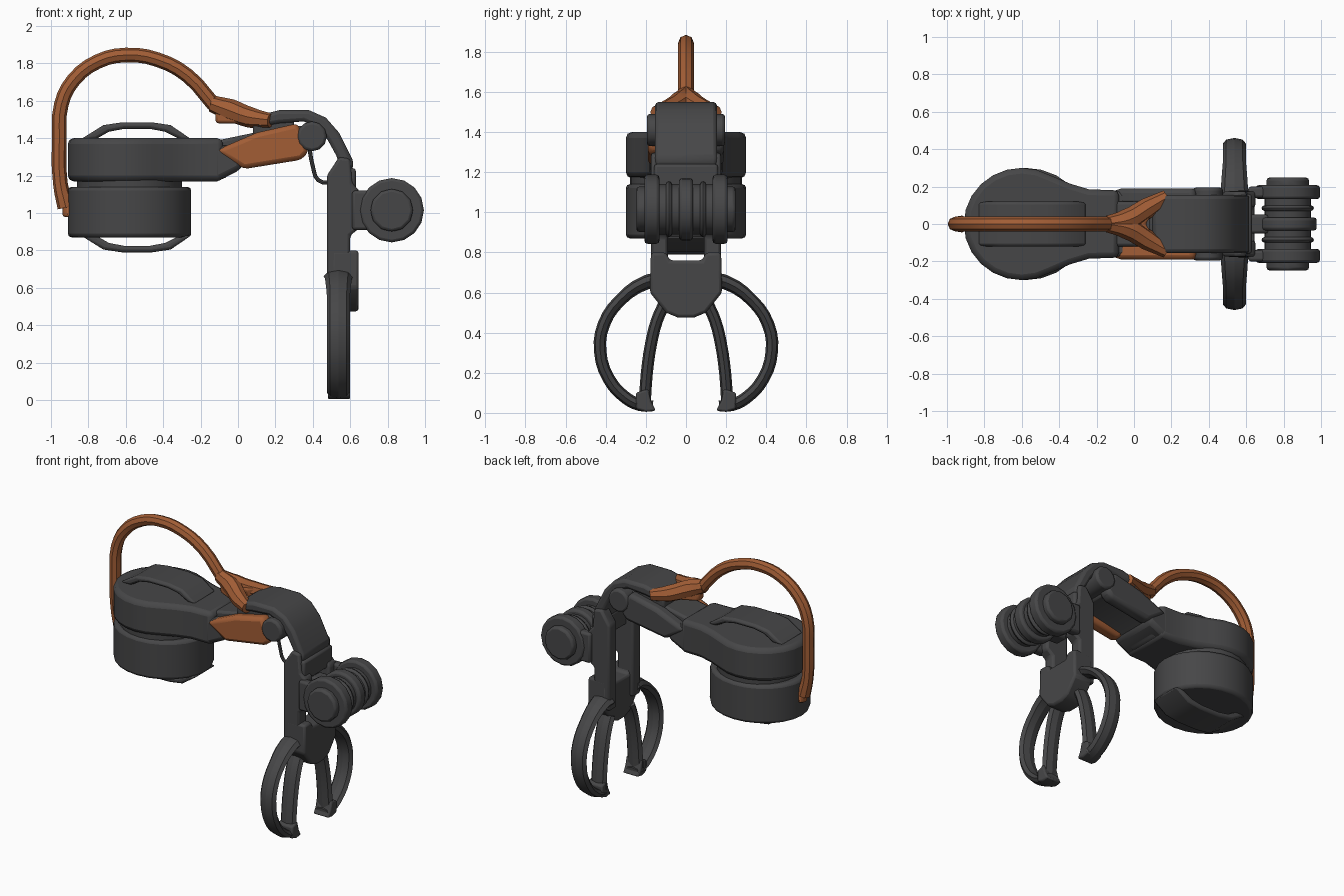
import bpy, bmesh, math
from mathutils import Vector

if "Cube" in bpy.data.objects:
    bpy.data.objects.remove(bpy.data.objects["Cube"], do_unlink=True)


def material(name, rgb):
    m = bpy.data.materials.new(name)
    m.use_nodes = True
    m.diffuse_color = (*rgb, 1)
    m.node_tree.nodes["Principled BSDF"].inputs["Base Color"].default_value = (*rgb, 1)
    return m


GREY = material("dark grey", (0.062, 0.062, 0.064))
ORANGE = material("burnt orange", (0.36, 0.11, 0.036))


def finish(ob, mat, bevel=0):
    ob.data.materials.append(mat)
    bpy.ops.object.select_all(action="DESELECT")
    bpy.context.view_layer.objects.active = ob
    ob.select_set(True)
    if bevel:
        b = ob.modifiers.new("soft edges", "BEVEL")
        b.width, b.segments, b.limit_method = bevel, 2, "ANGLE"
    bpy.ops.object.shade_smooth_by_angle(angle=math.radians(40))
    return ob


def prism(name, outline, axis, lo, hi, mat=GREY, bevel=0.015):
    """Extrude a 2D outline along an axis between lo and hi."""
    place = {"x": lambda a, b, t: (t, a, b), "y": lambda a, b, t: (a, t, b),
             "z": lambda a, b, t: (a, b, t)}[axis]
    bm = bmesh.new()
    face = bm.faces.new([bm.verts.new(place(a, b, lo)) for a, b in outline])
    ext = bmesh.ops.extrude_face_region(bm, geom=[face])
    move = Vector(place(0, 0, hi - lo))
    bmesh.ops.translate(bm, vec=move, verts=[v for v in ext["geom"] if isinstance(v, bmesh.types.BMVert)])
    bmesh.ops.recalc_face_normals(bm, faces=bm.faces[:])
    me = bpy.data.meshes.new(name)
    bm.to_mesh(me)
    bm.free()
    ob = bpy.data.objects.new(name, me)
    bpy.context.collection.objects.link(ob)
    return finish(ob, mat, bevel)


def disc(name, centre, radius, depth, axis="z", mat=GREY, bevel=0.015, sides=24, stretch=1):
    rot = (math.pi / 2, 0, 0) if axis == "y" else (0, 0, 0)
    bpy.ops.mesh.primitive_cylinder_add(vertices=sides, radius=radius, depth=depth,
                                        location=centre, rotation=rot)
    ob = bpy.context.object
    ob.name = name
    ob.scale.x = stretch
    bpy.ops.object.transform_apply(location=False)
    return finish(ob, mat, bevel)


def tube(name, points, radii, mat=GREY, x_stretch=1):
    """Sweep a round section along a path; x_stretch widens it about its start in x."""
    cu = bpy.data.curves.new(name, "CURVE")
    cu.dimensions = "3D"
    cu.bevel_depth, cu.bevel_resolution, cu.resolution_u = 1, 2, 3
    cu.use_fill_caps = True
    sp = cu.splines.new("BEZIER")
    sp.bezier_points.add(len(points) - 1)
    x0 = points[0][0] if x_stretch != 1 else 0
    for i, (bp, p) in enumerate(zip(sp.bezier_points, points)):
        bp.co = (p[0] - x0, p[1], p[2])
        bp.handle_left_type = bp.handle_right_type = "AUTO"
        bp.radius = radii[i] if isinstance(radii, (list, tuple)) else radii
    ob = bpy.data.objects.new(name, cu)
    bpy.context.collection.objects.link(ob)
    bpy.ops.object.select_all(action="DESELECT")
    bpy.context.view_layer.objects.active = ob
    ob.select_set(True)
    bpy.ops.object.convert(target="MESH")
    ob = bpy.context.object
    ob.scale.x, ob.location.x = x_stretch, x0
    return finish(ob, mat)


def box(name, x, y, z, mat=GREY, bevel=0.015):
    return prism(name, [(x[0], y[0]), (x[1], y[0]), (x[1], y[1]), (x[0], y[1])], "z", *z, mat, bevel)


SIDES = (("left", 1), ("right", -1))

# Shoulder: teardrop housing over a drum
rim = [(-0.6 + 0.31 * math.cos(a), 0.30 * math.sin(a))
       for a in (math.radians(60 + i * 15) for i in range(17))]
neck = [(-0.34, 0.215), (-0.24, 0.185), (-0.08, 0.18)]
prism("shoulder_housing", [(x, -y) for x, y in neck] + neck[::-1] + rim, "z", 1.17, 1.40, bevel=0.03)
disc("shoulder_collar", (-0.58, 0, 1.155), 0.28, 0.08)
disc("shoulder_drum", (-0.58, 0, 1.005), 0.30, 0.27, stretch=1.1, bevel=0.02)

# Strap handles above and below the shoulder
arch = [(-0.84, 0.0), (-0.72, 0.075), (-0.62, 0.09), (-0.46, 0.09), (-0.36, 0.075), (-0.25, 0.0)]
inner = [(-0.31, 0.0), (-0.39, 0.04), (-0.47, 0.055), (-0.61, 0.055), (-0.69, 0.04), (-0.76, 0.0)]
for name, base, s in (("upper_handle", 1.395, 1), ("lower_handle", 0.88, -1)):
    prism(name, [(x, base + s * z) for x, z in arch + inner], "y", -0.12, 0.12)

# Upper arm: sloping core with a rail on each side
prism("arm_core", [(-0.3, 1.18), (-0.08, 1.18), (0.03, 1.26), (0.36, 1.33),
                   (0.4, 1.46), (0.28, 1.47), (-0.15, 1.38), (-0.3, 1.39)], "y", -0.12, 0.12)
prism("arm_knuckle", [(-0.35, 1.18), (-0.1, 1.175), (0.02, 1.235), (0.03, 1.36),
                      (-0.12, 1.36), (-0.22, 1.385), (-0.35, 1.39)], "y", -0.18, 0.18, bevel=0.03)
rail = [(-0.12, 1.335), (0.03, 1.235), (0.34, 1.285), (0.38, 1.33), (0.32, 1.48), (0.1, 1.43)]
for side, s in SIDES:
    prism(side + "_arm_rail", rail, "y", min(s * 0.1, s * 0.19), max(s * 0.1, s * 0.19),
          ORANGE if s < 0 else GREY, 0.025)
disc("elbow_pivot", (0.395, 0, 1.41), 0.08, 0.39, "y", sides=12)

# Elbow cover bending down to the wrist
top = [(0.1, 1.52), (0.22, 1.55), (0.38, 1.55), (0.47, 1.51), (0.54, 1.43), (0.62, 1.27), (0.6, 1.2)]
under = [(0.53, 1.22), (0.535, 1.29), (0.48, 1.39), (0.42, 1.46), (0.35, 1.49), (0.22, 1.48), (0.1, 1.46)]
prism("elbow_cover", top + under, "y", -0.155, 0.155, bevel=0.02)
box("cover_mount", (0.08, 0.3), (-0.13, 0.13), (1.4, 1.5))

# Wrist fork and palm
fork = [(0.475, 1.2), (0.54, 1.3), (0.6, 1.29), (0.61, 1.16), (0.65, 1.12), (0.65, 0.92),
        (0.6, 0.88), (0.6, 0.6), (0.475, 0.6)]
for side, s in SIDES:
    prism(side + "_wrist_fork", fork, "y", min(s * 0.09, s * 0.175), max(s * 0.09, s * 0.175))
box("wrist_bridge", (0.53, 0.63), (-0.16, 0.16), (1.1, 1.24))
palm = [(-0.175, 0.8), (-0.1, 0.8), (-0.08, 0.76), (0.08, 0.76), (0.1, 0.8), (0.175, 0.8),
        (0.18, 0.6), (0.1, 0.5), (0.04, 0.475), (-0.04, 0.475), (-0.1, 0.5), (-0.18, 0.6)]
prism("palm", palm, "x", 0.5, 0.645)

# Gripper: an outer and an inner finger bar on each side
for side, s in SIDES:
    outer = [(0.14, 0.66), (0.2, 0.65), (0.33, 0.56), (0.41, 0.44), (0.428, 0.31), (0.385, 0.17),
             (0.3, 0.075), (0.23, 0.04), (0.165, 0.035)]
    bar = [(0.11, 0.54), (0.145, 0.46), (0.175, 0.34), (0.195, 0.2), (0.205, 0.06)]
    tube(side + "_outer_finger", [(0.537, s * y, z) for y, z in outer],
         [0.04, 0.036] + [0.031] * 6 + [0.027], x_stretch=2)
    tube(side + "_inner_finger", [(0.537, s * y, z) for y, z in bar], 0.03, x_stretch=2)
    tip = [(0.15, 0.012), (0.2, 0.005), (0.25, 0.02), (0.25, 0.1), (0.19, 0.12), (0.175, 0.06)]
    prism(side + "_finger_tip", [(s * y, z) for y, z in tip], "x", 0.48, 0.6, bevel=0.01)

# Wrist motor on a cross axis
MX, MZ = 0.822, 1.015
disc("motor_core", (MX, 0, MZ), 0.125, 0.36, "y")
disc("motor_centre_ring", (MX, 0, MZ), 0.155, 0.07, "y")
for side, s in SIDES:
    disc(side + "_motor_disc", (MX, s * 0.17, MZ), 0.172, 0.075, "y", sides=16)
    disc(side + "_motor_cap", (MX, s * 0.215, MZ), 0.115, 0.065, "y", sides=12)
    disc(side + "_motor_inner_ring", (MX, s * 0.085, MZ), 0.14, 0.03, "y")
    box(side + "_motor_bracket", (0.61, 0.76), sorted((s * 0.14, s * 0.2)), (0.91, 1.12))
box("motor_mount", (0.6, 0.72), (-0.05, 0.05), (0.94, 1.09))

# Feed hose with a forked coupling
tube("feed_hose", [(-0.92, 0, 1.03), (-0.95, 0, 1.16), (-0.955, 0, 1.4), (-0.945, 0, 1.58),
                   (-0.88, 0, 1.71), (-0.75, 0, 1.81), (-0.6, 0, 1.845), (-0.43, 0, 1.82),
                   (-0.27, 0, 1.735), (-0.13, 0, 1.58)],
     [0.045] + [0.039] * 9, ORANGE)
for side, s in SIDES:
    tube(side + "_hose_branch", [(-0.14, 0, 1.585), (-0.04, s * 0.02, 1.55), (0.07, s * 0.085, 1.51),
                                 (0.175, s * 0.145, 1.495)], [0.045, 0.06, 0.055, 0.038], ORANGE)
web = [(-0.12, 0.03), (0.09, 0.13), (0.12, 0.08), (0.06, 0.0)]
prism("hose_coupling_web", web + [(x, -y) for x, y in web[2::-1]], "z", 1.48, 1.545, ORANGE)
disc("hose_plug", (-0.9, 0, 1.02), 0.04, 0.08, mat=ORANGE, sides=10)

# Thin signal cable beside the elbow
tube("signal_cable", [(0.38, -0.1, 1.36), (0.4, -0.1, 1.25), (0.43, -0.1, 1.175), (0.5, -0.1, 1.16)], 0.011)
